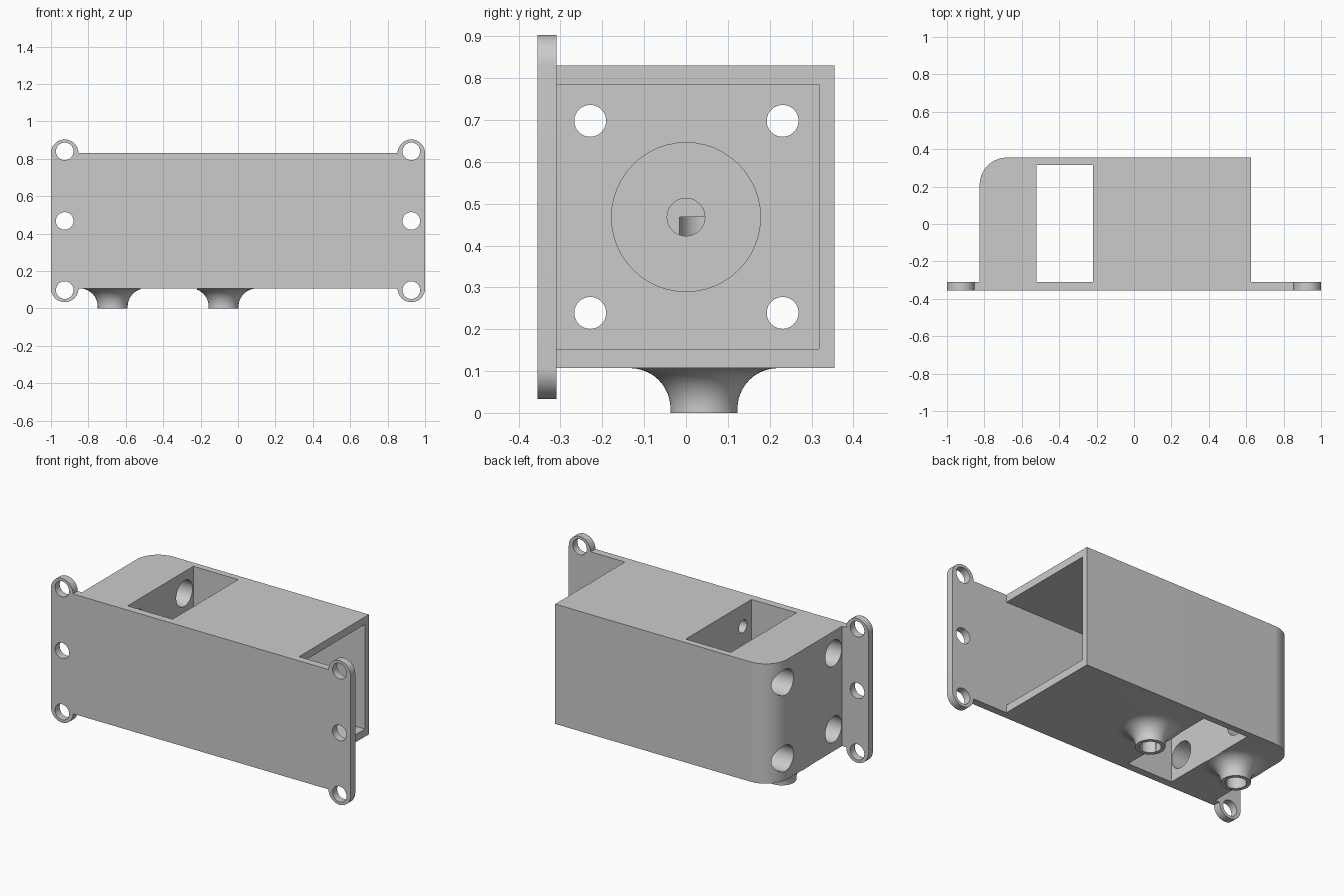
import bpy, bmesh
from math import cos, sin, pi, radians
from mathutils import Matrix, Vector

cube = bpy.data.objects.get("Cube")
if cube:
    bpy.data.objects.remove(cube, do_unlink=True)

grey = bpy.data.materials.new("plain grey")
grey.use_nodes = True
grey.diffuse_color = (0.6, 0.6, 0.6, 1)
grey.node_tree.nodes["Principled BSDF"].inputs["Base Color"].default_value = (0.6, 0.6, 0.6, 1)

LOW, HIGH, MID = 0.107, 0.83, 0.468   # body bottom, top and axis height
FRONT, INNER, BACK = -0.355, -0.31, 0.355


def finish(name, bm):
    bmesh.ops.recalc_face_normals(bm, faces=bm.faces)
    mesh = bpy.data.meshes.new(name)
    bm.to_mesh(mesh)
    bm.free()
    mesh.materials.append(grey)
    obj = bpy.data.objects.new(name, mesh)
    bpy.context.collection.objects.link(obj)
    return obj


def arc(cx, cy, r, start, end, n=24):
    angles = [radians(start + (end - start) * i / n) for i in range(n + 1)]
    return [(cx + r * cos(a), cy + r * sin(a)) for a in angles]


def prism(name, points, shift):
    """Extrude a closed outline of 3D points along a vector."""
    bm = bmesh.new()
    face = bm.faces.new([bm.verts.new(p) for p in points])
    new = bmesh.ops.extrude_face_region(bm, geom=[face])["geom"]
    bmesh.ops.translate(bm, vec=shift, verts=[v for v in new if isinstance(v, bmesh.types.BMVert)])
    if face.is_valid and not any(len(e.link_faces) > 1 for e in face.edges):
        bm.faces.new(list(face.verts))
    return finish(name, bm)


def box(name, x0, x1, y0, y1, z0, z1):
    return prism(name, [(x0, y0, z0), (x1, y0, z0), (x1, y1, z0), (x0, y1, z0)], (0, 0, z1 - z0))


def rod(name, start, end, r):
    start, end = Vector(start), Vector(end)
    axis = end - start
    turn = axis.to_track_quat('Z', 'Y').to_matrix().to_4x4()
    bm = bmesh.new()
    bmesh.ops.create_cone(bm, cap_ends=True, segments=48, radius1=r, radius2=r, depth=axis.length,
                          matrix=Matrix.Translation((start + end) / 2) @ turn)
    return finish(name, bm)


def combine(target, tool, operation):
    mod = target.modifiers.new(operation, 'BOOLEAN')
    mod.operation, mod.solver, mod.object = operation, 'EXACT', tool
    bpy.context.view_layer.objects.active = target
    bpy.ops.object.modifier_apply(modifier=mod.name)
    bpy.data.objects.remove(tool, do_unlink=True)


def nozzle(x, y):
    """Spout with a concave flare into the underside."""
    r, flare = 0.08, 0.097
    profile = [(0, 0), (r, 0)] + arc(r + flare, LOW - flare, flare, 180, 90, 12)
    profile += [(r + flare, LOW + 0.03), (0, LOW + 0.03)]
    bm = bmesh.new()
    verts = [bm.verts.new((px, 0, pz)) for px, pz in profile]
    edges = [bm.edges.new(pair) for pair in zip(verts, verts[1:])]
    bmesh.ops.spin(bm, geom=verts + edges, axis=(0, 0, 1), cent=(0, 0, 0), angle=2 * pi, steps=48)
    bmesh.ops.remove_doubles(bm, verts=bm.verts, dist=1e-4)
    bmesh.ops.translate(bm, vec=(x, y, 0), verts=bm.verts)
    return finish("nozzle", bm)


# body block with one rounded upright edge
corner = 0.145
outline = [(-0.825, INNER - 0.02), (0.625, INNER - 0.02), (0.625, BACK)]
outline += arc(-0.825 + corner, BACK - corner, corner, 90, 180)
housing = prism("housing", [(x, y, LOW) for x, y in outline], (0, 0, HIGH - LOW))

# mounting plate with rounded ears
ear = 0.0735
ex = 1 - ear
plate = (arc(ex, LOW, ear, 180, 360) + arc(ex, HIGH, ear, 0, 180)
         + arc(-ex, HIGH, ear, 0, 180) + arc(-ex, LOW, ear, 180, 360))
combine(housing, prism("plate", [(x, FRONT, z) for x, z in plate], (0, INNER - FRONT, 0)), 'UNION')

# nozzles, trimmed flush with the end wall
spouts = [(-0.67, 0.043), (-0.077, 0.043)]
for x, y in spouts:
    combine(housing, nozzle(x, y), 'UNION')
combine(housing, box("trim", -0.95, -0.825, -0.2, 0.3, 0.02, 0.2), 'DIFFERENCE')

# open compartment and through slot
combine(housing, box("compartment", 0.085, 0.8, INNER, 0.318, 0.153, 0.785), 'DIFFERENCE')
combine(housing, box("slot", -0.52, -0.22, INNER, 0.316, -0.1, 1), 'DIFFERENCE')

# round recess and axial passage
combine(housing, rod("recess", (0.2, 0, MID), (0.02, 0, MID), 0.178), 'DIFFERENCE')
combine(housing, rod("passage", (0.2, 0, MID), (-0.67, 0, MID), 0.045), 'DIFFERENCE')

# nozzle bores
for x, y in spouts:
    combine(housing, rod("bore", (x, y, -0.1), (x, y, MID), 0.058), 'DIFFERENCE')

# four bolt holes, wide in the end block and narrow in the inner wall
for y in (-0.229, 0.231):
    for z in (0.239, 0.698):
        combine(housing, rod("wide_hole", (-0.95, y, z), (-0.4, y, z), 0.078), 'DIFFERENCE')
        combine(housing, rod("narrow_hole", (-0.3, y, z), (0.2, y, z), 0.038), 'DIFFERENCE')

# mounting holes in the plate
for x in (-ex, ex):
    for z in (0.098, MID, 0.84):
        combine(housing, rod("mount_hole", (x, -0.5, z), (x, -0.2, z), 0.047), 'DIFFERENCE')

# smooth curved walls, sharp edges kept
bpy.ops.object.select_all(action='DESELECT')
housing.select_set(True)
bpy.context.view_layer.objects.active = housing
bpy.ops.object.shade_smooth_by_angle(angle=radians(30))
